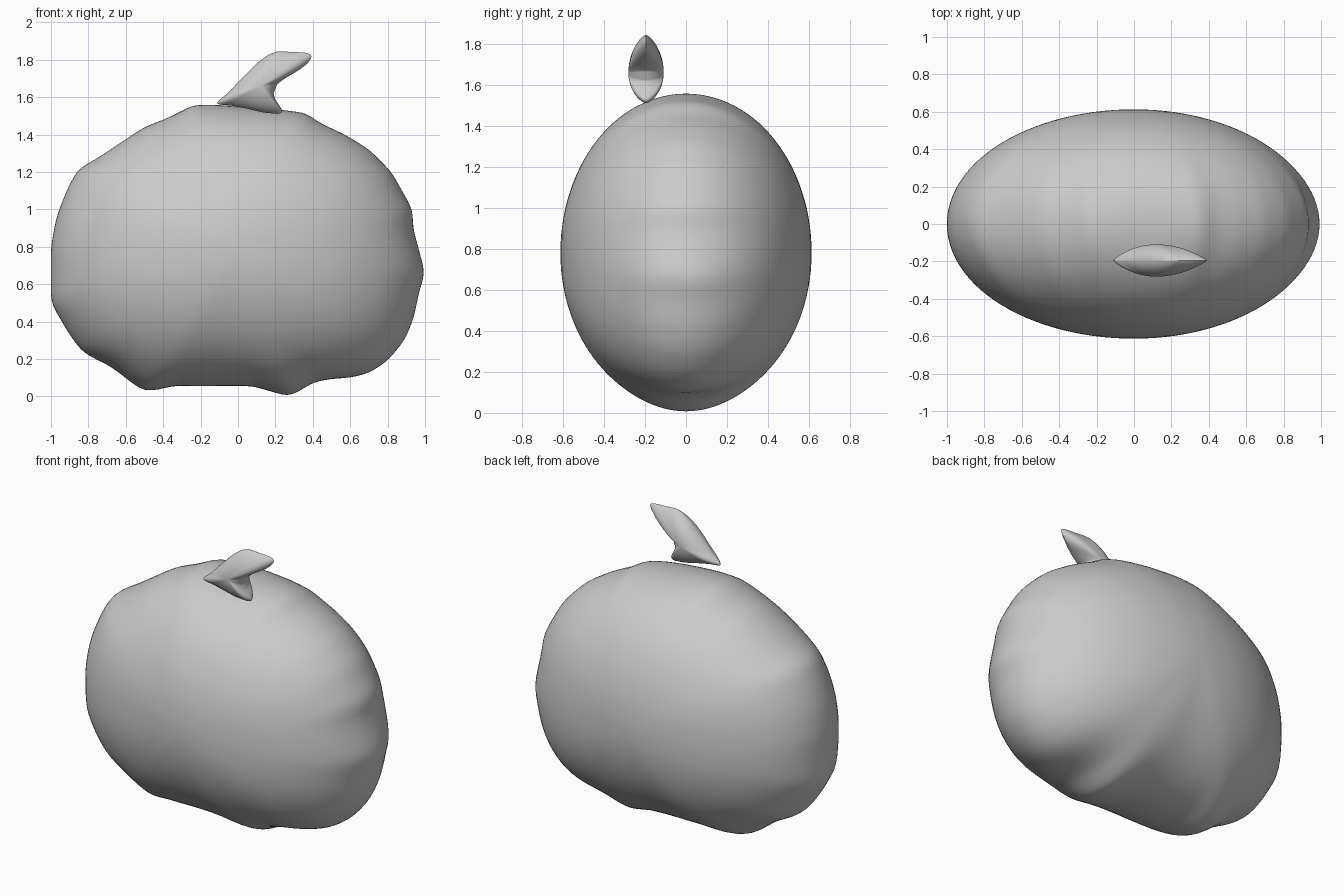
import bpy, bmesh, math

if "Cube" in bpy.data.objects:
    bpy.data.objects.remove(bpy.data.objects["Cube"])

N, RINGS = 192, 28


def polar_radii(outline, cx, cz):
    """Distance from the centre to the outline in N even directions."""
    radii = []
    for i in range(N):
        a = 2 * math.pi * i / N + 0.001
        dx, dz = math.cos(a), math.sin(a)
        best = 0.0
        for (x1, z1), (x2, z2) in zip(outline, outline[1:] + outline[:1]):
            ex, ez = x2 - x1, z2 - z1
            det = ex * dz - ez * dx
            if abs(det) < 1e-9:
                continue
            px, pz = x1 - cx, z1 - cz
            t = (ex * pz - ez * px) / det
            u = (dx * pz - dz * px) / det
            if t > 0 and -1e-6 <= u <= 1 + 1e-6:
                best = max(best, t)
        radii.append(best)
    return radii


def smooth(values, steps):
    for _ in range(steps):
        values = [(values[i - 1] + 2 * values[i] + values[(i + 1) % N]) / 4
                  for i in range(N)]
    return values


def inflate(name, outline, centre, depth, soften, fade, taper):
    """Puff a front outline into a rounded body, bumps fading inwards."""
    cx, cy, cz = centre
    rim = smooth(polar_radii(outline, cx, cz), 2)
    core = smooth(rim, soften)
    lo, hi = min(rim), max(rim)
    bm = bmesh.new()
    rows = []
    for k in range(1, 2 * RINGS):
        t = math.pi * k / (2 * RINGS)
        s, c = math.sin(t), math.cos(t)
        w = s ** fade
        row = []
        for i in range(N):
            a = 2 * math.pi * i / N + 0.001
            r = s * (core[i] * (1 - w) + rim[i] * w)
            power = 1 + taper * (rim[i] - lo) / (hi - lo)
            y = cy - math.copysign(depth * abs(c) ** power, c)
            row.append(bm.verts.new((cx + r * math.cos(a), y,
                                     cz + r * math.sin(a))))
        rows.append(row)
    front = bm.verts.new((cx, cy - depth, cz))
    back = bm.verts.new((cx, cy + depth, cz))
    for i in range(N):
        j = (i + 1) % N
        bm.faces.new((front, rows[0][i], rows[0][j]))
        bm.faces.new((back, rows[-1][j], rows[-1][i]))
        for p, q in zip(rows, rows[1:]):
            bm.faces.new((p[i], q[i], q[j], p[j]))
    bmesh.ops.recalc_face_normals(bm, faces=bm.faces)
    for f in bm.faces:
        f.smooth = True
    mesh = bpy.data.meshes.new(name)
    bm.to_mesh(mesh)
    bm.free()
    obj = bpy.data.objects.new(name, mesh)
    bpy.context.collection.objects.link(obj)
    return obj


# Pumpkin body outline, clockwise from the top left
body = [(-.24, 1.557), (-.1, 1.557), (.2, 1.535), (.36, 1.515), (.44, 1.46),
        (.57, 1.40), (.70, 1.32), (.82, 1.20), (.87, 1.11), (.933, 1.0),
        (.935, .90), (.97, .77), (1.0, .66), (.965, .55), (.94, .42),
        (.89, .30), (.80, .19), (.70, .125), (.60, .10), (.50, .095),
        (.40, .075), (.33, .03), (.27, 0), (.20, .02), (.08, .055),
        (-.35, .057), (-.43, .035), (-.50, .028), (-.55, .06), (-.68, .16),
        (-.83, .235), (-.90, .33), (-1.0, .50), (-1.0, .80), (-.97, .96),
        (-.92, 1.09), (-.86, 1.21), (-.74, 1.28), (-.50, 1.44), (-.37, 1.49)]
inflate("pumpkin_body", body, (0, 0, .78), .613, 60, 8, 0)

# Stem outline, clockwise from the left corner of the foot
stem = [(-.12, 1.57), (-.06, 1.615), (.02, 1.70), (.10, 1.78), (.16, 1.825),
        (.21, 1.845), (.37, 1.837), (.40, 1.825), (.39, 1.80), (.34, 1.75),
        (.27, 1.715), (.21, 1.67), (.19, 1.62), (.20, 1.58), (.245, 1.53),
        (.22, 1.51), (.14, 1.517), (.04, 1.54), (-.05, 1.557), (-.11, 1.56)]
inflate("stem", stem, (.12, -.195, 1.66), .086, 6, 4, .8)
